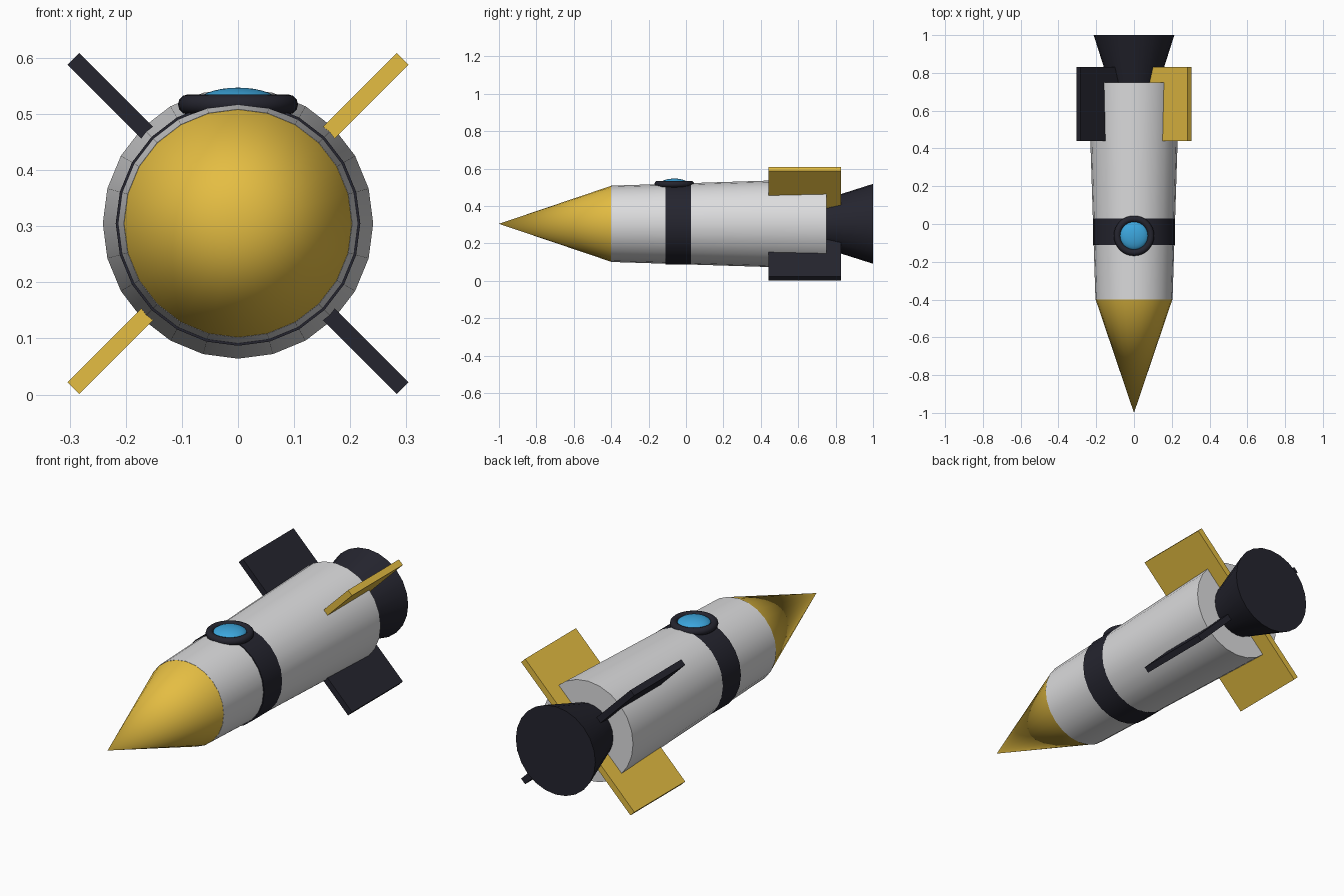
import bpy, bmesh, math
from mathutils import Matrix, Vector

cube = bpy.data.objects.get("Cube")
if cube:
    bpy.data.objects.remove(cube, do_unlink=True)

AXIS_Z = 0.305
SIDES = 24


def material(name, rgb):
    m = bpy.data.materials.new(name)
    m.use_nodes = True
    m.diffuse_color = (*rgb, 1)
    m.node_tree.nodes["Principled BSDF"].inputs["Base Color"].default_value = (*rgb, 1)
    return m


gold = material("gold", (0.78, 0.51, 0.055))
grey = material("light grey", (0.72, 0.72, 0.73))
dark = material("dark navy", (0.018, 0.018, 0.028))
blue = material("window blue", (0.045, 0.38, 0.72))


def finish(obj, name, mat, smooth=True):
    obj.name = obj.data.name = name
    obj.data.materials.append(mat)
    if smooth:
        bpy.ops.object.shade_smooth_by_angle(angle=math.radians(35))
    return obj


def tube_section(name, y0, y1, r0, r1, mat):
    """Closed cone or cylinder along y, r0 at y0 and r1 at y1."""
    bpy.ops.mesh.primitive_cone_add(
        vertices=SIDES, radius1=r1, radius2=r0, depth=y1 - y0,
        location=(0, (y0 + y1) / 2, AXIS_Z), rotation=(math.pi / 2, 0, 0))
    return finish(bpy.context.object, name, mat)


# Hull, nose, band and engine along the main axis
tube_section("nose_cone", -1.0, -0.4, 0.0, 0.203, gold)
tube_section("hull", -0.4, 0.75, 0.204, 0.241, grey)
tube_section("hull_band", -0.11, 0.028, 0.218, 0.218, dark)
tube_section("engine_nozzle", 0.75, 1.0, 0.134, 0.2135, dark)

# Four diagonal fins with alternating colours
for i, corner in enumerate(("upper_left", "upper_right", "lower_right", "lower_left")):
    inner, outer, y0, y1 = 0.06, 0.415, 0.44, 0.83
    bm = bmesh.new()
    bmesh.ops.create_cube(bm, size=1)
    bmesh.ops.scale(bm, vec=(outer - inner, y1 - y0, 0.03), verts=bm.verts)
    bmesh.ops.translate(bm, vec=((inner + outer) / 2, (y0 + y1) / 2, 0), verts=bm.verts)
    turn = Matrix.Rotation(-math.radians(45 + 90 * i), 4, 'Y')
    bmesh.ops.transform(bm, matrix=Matrix.Translation((0, 0, AXIS_Z)) @ turn, verts=bm.verts)
    mesh = bpy.data.meshes.new("fin")
    bm.to_mesh(mesh)
    bm.free()
    fin = bpy.data.objects.new("fin", mesh)
    bpy.context.collection.objects.link(fin)
    finish(fin, "fin_" + corner, dark if i % 2 else gold, smooth=False)

# Round window on top of the hull
window_centre = Vector((0, -0.062, 0.517))
bpy.ops.mesh.primitive_torus_add(major_radius=0.089, minor_radius=0.018, major_segments=32,
                                 minor_segments=12, location=window_centre)
finish(bpy.context.object, "window_frame", dark)
bpy.ops.mesh.primitive_uv_sphere_add(segments=32, ring_count=16, radius=1, location=window_centre)
glass = bpy.context.object
glass.scale = (0.076, 0.076, 0.03)
finish(glass, "window_glass", blue)
